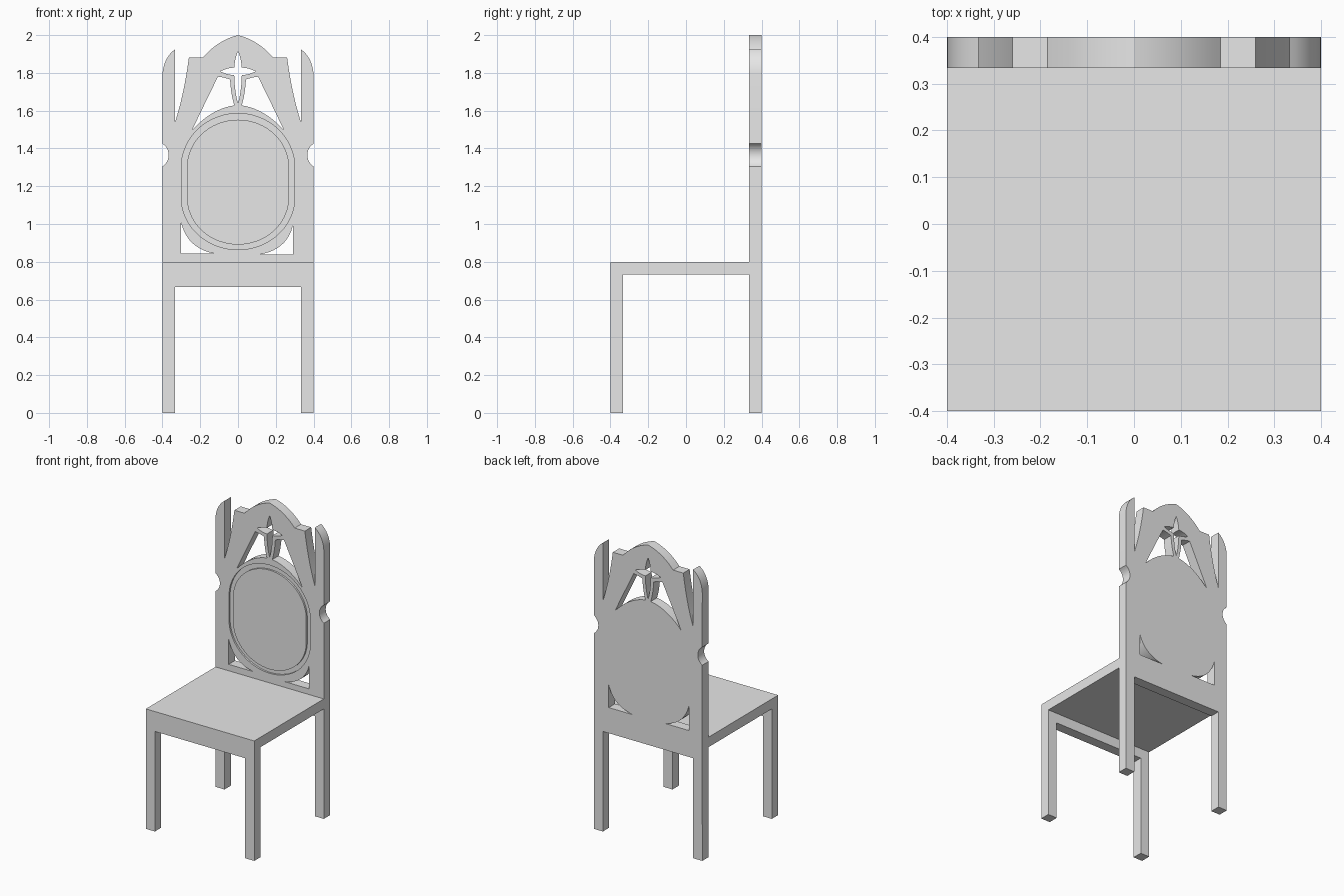
import bpy, bmesh, math
from mathutils import Matrix

if "Cube" in bpy.data.objects:
    bpy.data.objects.remove(bpy.data.objects["Cube"])

T = 0.0667  # timber thickness
grey = bpy.data.materials.new("plain_grey")
grey.diffuse_color = (0.8, 0.8, 0.8, 1)
grey.use_nodes = True
grey.node_tree.nodes["Principled BSDF"].inputs["Base Color"].default_value = grey.diffuse_color


def bend(a, c, b, n=10):
    """Quadratic bend from a to b pulled towards c."""
    return [tuple((1 - t) ** 2 * p + 2 * t * (1 - t) * q + t * t * r
                  for p, q, r in zip(a, c, b)) for t in (i / n for i in range(n + 1))]


def flip(pts):
    return [(-x, z) for x, z in reversed(pts)]


def board(name, loops, y0, y1):
    """Upright board cut from closed x-z outlines; inner outlines are holes."""
    cu = bpy.data.curves.new(name, 'CURVE')
    cu.dimensions = '2D'
    cu.fill_mode = 'BOTH'
    cu.extrude = (y1 - y0) / 2
    for pts in loops:
        clean = [p for i, p in enumerate(pts) if math.dist(p, pts[i - 1]) > 1e-5]
        sp = cu.splines.new('POLY')
        sp.points.add(len(clean) - 1)
        for v, (x, z) in zip(sp.points, clean):
            v.co = (x, z, 0, 1)
        sp.use_cyclic_u = True
    tmp = bpy.data.objects.new(name + "_outline", cu)
    bpy.context.collection.objects.link(tmp)
    dg = bpy.context.evaluated_depsgraph_get()
    me = bpy.data.meshes.new_from_object(tmp.evaluated_get(dg))
    bpy.data.objects.remove(tmp)
    bm = bmesh.new()
    bm.from_mesh(me)
    bmesh.ops.remove_doubles(bm, verts=bm.verts, dist=1e-5)
    bm.transform(Matrix.Translation((0, (y0 + y1) / 2, 0)) @ Matrix.Rotation(math.pi / 2, 4, 'X'))
    bmesh.ops.recalc_face_normals(bm, faces=bm.faces)
    bm.to_mesh(me)
    bm.free()
    me.materials.clear()
    me.materials.append(grey)
    ob = bpy.data.objects.new(name, me)
    bpy.context.collection.objects.link(ob)
    return ob


def combine(ob, other, op):
    """Apply a boolean and discard the helper."""
    bpy.context.view_layer.objects.active = ob
    m = ob.modifiers.new("cut", 'BOOLEAN')
    m.operation, m.object, m.solver = op, other, 'EXACT'
    bpy.ops.object.modifier_apply(modifier=m.name)
    bpy.data.objects.remove(other)


def oval(w, top, bottom, n=18):
    """Oval with short straight sides."""
    up, low = 1.30, 1.14
    a = [math.pi / 2 * i / n for i in range(n + 1)]
    half = [(w * math.sin(t), up + (top - up) * math.cos(t)) for t in a]
    half += [(w * math.cos(t), low - (low - bottom) * math.sin(t)) for t in a]
    return half + flip(half)


# Backrest outline with rear legs: peak, shoulder, slot, post, side notch, leg
right = bend((0, 2), (0.107, 1.973), (0.185, 1.882))
right += bend((0.26, 1.882), (0.285, 1.69), (0.333, 1.54))
right += bend((0.333, 1.925), (0.395, 1.88), (0.4, 1.79))
right += [(0.438 - 0.071 * math.cos(t), 1.365 + 0.071 * math.sin(t))
          for t in (math.radians(57.6 * (1 - i / 6)) for i in range(13))]
right += [(0.4, 0), (0.4 - T, 0), (0.4 - T, 0.667)]
outline = right + flip(right)

# Pointed tracery openings
window = bend((0.243, 1.497), (0.185, 1.62), (0.106, 1.78))
window += bend((0.106, 1.78), (0.075, 1.777), (0.042, 1.765), 5)
window += bend((0.042, 1.765), (0.038, 1.69), (0.02, 1.628), 6)
window += bend((0.02, 1.628), (0.14, 1.61), (0.243, 1.497))

# Four-pointed opening
star = bend((0, 1.914), (0.016, 1.88), (0.02, 1.828), 6)
star += bend((0.02, 1.828), (0.06, 1.826), (0.093, 1.808), 5)
star += bend((0.093, 1.808), (0.06, 1.79), (0.02, 1.788), 5)
star += bend((0.02, 1.788), (0.018, 1.70), (0, 1.638), 6)
star += flip(star)

# Lower corner openings
corner_right = [(0.29, 0.838)] + bend((0.29, 0.99), (0.258, 0.862), (0.111, 0.838))
corner_left = [(-0.302, 0.843)] + bend((-0.12, 0.843), (-0.268, 0.868), (-0.302, 1.01))

back = board("backrest", [outline, window, flip(window), star, corner_right, corner_left],
             0.4 - T, 0.4)

# Oval groove in the front of the backrest
groove = board("groove_cutter", [oval(0.30, 1.585, 0.864), oval(0.27, 1.552, 0.891)],
               0.30, 0.4 - T + 0.012)
combine(back, groove, 'DIFFERENCE')

# Front legs with rail, joined to the seat slab
leg = [(0.4, 0.8), (0.4, 0), (0.4 - T, 0), (0.4 - T, 0.667)]
seat = board("seat_and_front_legs", [leg + flip(leg)], -0.4, -0.4 + T)
slab = board("seat_slab", [[(-0.4, 0.8 - T), (0.4, 0.8 - T), (0.4, 0.8), (-0.4, 0.8)]],
             -0.4, 0.4 - T)
combine(seat, slab, 'UNION')

# Smooth the curved edges only
for ob in (back, seat):
    bpy.ops.object.select_all(action='DESELECT')
    ob.select_set(True)
    bpy.context.view_layer.objects.active = ob
    bpy.ops.object.shade_smooth_by_angle(angle=math.radians(25))
